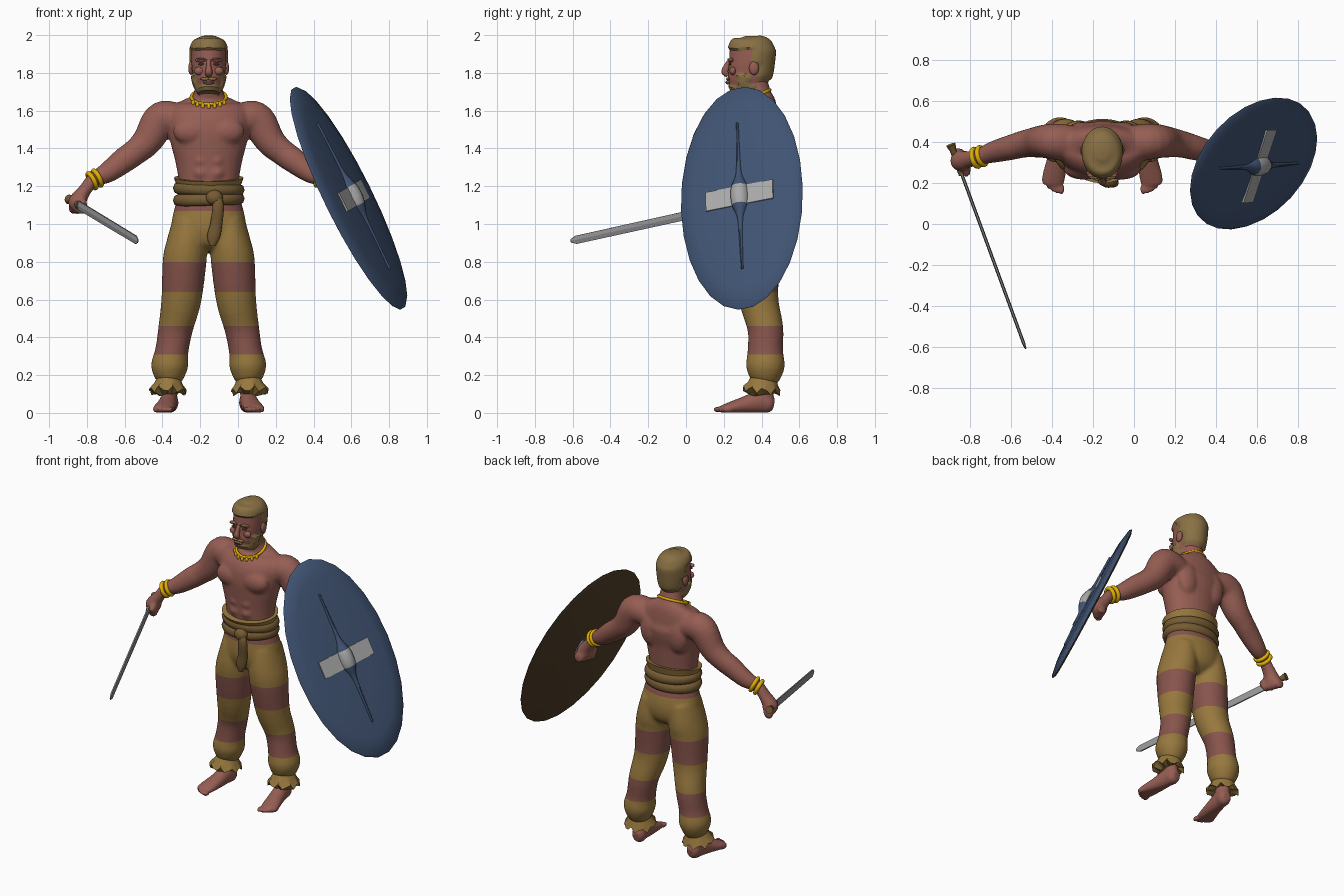
import bpy, bmesh, math
from mathutils import Vector, Matrix

if "Cube" in bpy.data.objects:
    bpy.data.objects.remove(bpy.data.objects["Cube"], do_unlink=True)

BODY = Vector((-0.155, 0, 0))      # parts of the figure are modelled around x = 0
X, Y, Z = Vector((1, 0, 0)), Vector((0, 1, 0)), Vector((0, 0, 1))


def paint(name, r, g, b, rough=0.8):
    m = bpy.data.materials.new(name)
    m.use_nodes = True
    col = [(c / 255) ** 2.2 for c in (r, g, b)] + [1]
    m.diffuse_color = col
    node = m.node_tree.nodes["Principled BSDF"]
    node.inputs["Base Color"].default_value = col
    node.inputs["Roughness"].default_value = rough
    return m


SKIN = paint("skin", 148, 94, 84)
OCHRE = paint("ochre cloth", 150, 119, 64)
MAROON = paint("stripe cloth", 134, 85, 77)
HAIR = paint("hair", 136, 112, 70)
LEATHER = paint("leather", 118, 92, 54)
GOLD = paint("gold", 224, 174, 8)
BLUE = paint("shield blue", 66, 84, 114)
WOOD = paint("shield wood", 84, 66, 45)
PLATE = paint("pale metal", 168, 168, 168)
STEEL = paint("steel", 150, 150, 152)


def loft(bm, keys, ref=Y, sides=20, steps=4):
    """Tube of elliptical rings through keys (x, y, z, radius a, radius b)."""
    keys = [Vector(k) for k in keys]
    rows = []
    for i in range(len(keys) - 1):
        p0, p1, p2 = keys[max(i - 1, 0)], keys[i], keys[i + 1]
        p3 = keys[min(i + 2, len(keys) - 1)]
        for s in range(steps):
            t = s / steps
            rows.append(0.5 * (2 * p1 + (p2 - p0) * t + (2 * p0 - 5 * p1 + 4 * p2 - p3) * t ** 2
                               + (3 * p1 - p0 - 3 * p2 + p3) * t ** 3))
    rows.append(keys[-1])
    rings = []
    for i, k in enumerate(rows):
        tan = (rows[min(i + 1, len(rows) - 1)] - rows[max(i - 1, 0)]).to_3d().normalized()
        a = ref.cross(tan).normalized()
        b = tan.cross(a)
        angles = [2 * math.pi * j / sides for j in range(sides)]
        rings.append([bm.verts.new(k.to_3d() + a * k[3] * math.cos(w) + b * k[4] * math.sin(w))
                      for w in angles])
    for r, q in zip(rings, rings[1:]):
        for j in range(sides):
            n = (j + 1) % sides
            bm.faces.new((r[j], r[n], q[n], q[j]))
    bm.faces.new(rings[0])
    bm.faces.new(rings[-1])
    return rings


def ball(bm, loc, size, rot=Matrix()):
    m = Matrix.Translation(loc) @ rot @ Matrix.Diagonal((*size, 1))
    bmesh.ops.create_uvsphere(bm, u_segments=16, v_segments=10, radius=1, matrix=m)


def finish(bm, name, mats, rule=None, origin=BODY, voxel=0, cuts=(), angle=40):
    bmesh.ops.recalc_face_normals(bm, faces=bm.faces)
    me = bpy.data.meshes.new(name)
    bm.to_mesh(me)
    ob = bpy.data.objects.new(name, me)
    bpy.context.collection.objects.link(ob)
    if voxel:                       # fuse the overlapping volumes into one skin
        r = ob.modifiers.new("fuse", 'REMESH')
        r.mode, r.voxel_size = 'VOXEL', voxel
        s = ob.modifiers.new("soften", 'SMOOTH')
        s.factor, s.iterations = 0.5, 4
        dg = bpy.context.evaluated_depsgraph_get()
        ob.data = bpy.data.meshes.new_from_object(ob.evaluated_get(dg))
        ob.modifiers.clear()
    me = ob.data
    me.name = name
    if cuts:                        # clean colour borders
        b2 = bmesh.new()
        b2.from_mesh(me)
        for h in cuts:
            bmesh.ops.bisect_plane(b2, geom=b2.verts[:] + b2.edges[:] + b2.faces[:],
                                   plane_co=(0, 0, h), plane_no=Z)
        b2.to_mesh(me)
        b2.free()
    bm.free()
    me.materials.clear()
    for m in mats:
        me.materials.append(m)
    for p in me.polygons:
        p.material_index = rule(p) if rule else 0
    ob.location = origin
    bpy.ops.object.select_all(action='DESELECT')
    ob.select_set(True)
    bpy.context.view_layer.objects.active = ob
    bpy.ops.object.shade_smooth_by_angle(angle=math.radians(angle))
    return ob


def ring(name, loc, axis, major, minor, mat, scale=(1, 1, 1)):
    bpy.ops.mesh.primitive_torus_add(major_radius=major, minor_radius=minor,
                                     major_segments=28, minor_segments=8, location=BODY + Vector(loc))
    ob = bpy.context.object
    ob.name, ob.scale = name, scale
    ob.rotation_euler = Z.rotation_difference(Vector(axis)).to_euler()
    ob.data.materials.append(mat)
    bpy.ops.object.shade_smooth_by_angle(angle=1)


# Bare upper body with arms and fists
bm = bmesh.new()
torso = [(1.1, .36, .165, .11), (1.22, .355, .16, .115), (1.32, .355, .175, .122), (1.4, .355, .195, .13),
         (1.48, .36, .215, .14), (1.55, .37, .225, .135), (1.61, .39, .22, .1), (1.645, .395, .16, .08),
         (1.68, .385, .085, .068), (1.76, .36, .07, .07)]
loft(bm, [(0, y, z, a, b) for z, y, a, b in torso], sides=28)
arm = [(.12, .4, 1.54, .07, .08), (.2, .4, 1.56, .09, .09), (.26, .405, 1.545, .094, .085),
       (.325, .4, 1.44, .08, .075), (.39, .39, 1.38, .07, .066), (.445, .375, 1.34, .068, .062),
       (.54, .35, 1.27, .055, .052), (.61, .325, 1.235, .038, .037), (.655, .316, 1.18, .035, .042),
       (.69, .31, 1.13, .045, .05)]
for s in (-1, 1):
    loft(bm, [(s * x, y, z, a, b) for x, y, z, a, b in arm])
    ball(bm, (s * .09, .268, 1.49), (.1, .052, .07))
    ball(bm, (s * .1, .45, 1.48), (.075, .05, .11))
    for i in range(3):
        ball(bm, (s * .04, .25, 1.27 + i * .065), (.038, .022, .032))
    ball(bm, (s * .695, .31, 1.115), (.05, .052, .05))
    for i in range(4):
        ball(bm, (s * (.71 - i * .012), .355 - i * .028, 1.085), (.036, .017, .035))
    ball(bm, (s * .665, .26, 1.11), (.022, .032, .028))
finish(bm, "upper_body", [SKIN], voxel=.011)

# Head: hair and beard are raised areas of the same surface
bm = bmesh.new()
head = [(1.69, .3, .045, .055), (1.74, .315, .074, .097), (1.8, .335, .086, .113), (1.87, .345, .092, .116),
        (1.93, .35, .09, .115), (1.965, .355, .072, .092), (1.985, .355, .03, .04)]
loft(bm, [(0, y, z, a, b) for z, y, a, b in head], sides=36, steps=6)


def hairy(c):
    hair = c.z > 1.92 or (c.y > .34 and c.z > 1.84) or (c.y > .375 and c.z > 1.76)
    beard = c.z < 1.74 or (.265 < c.y < .34 and c.z < 1.8)
    return hair or beard


bm.normal_update()
for v in [v for v in bm.verts if all(hairy(f.calc_center_median()) for f in v.link_faces)]:
    v.co += v.normal * .011
finish(bm, "head", [SKIN, HAIR], lambda p: int(hairy(p.center)))

# Facial features
bm = bmesh.new()
loft(bm, [(0, .232, 1.865, .012, .012), (0, .215, 1.83, .014, .018), (0, .206, 1.805, .02, .018),
          (0, .222, 1.785, .016, .012)], sides=12)
for s in (-1, 1):
    ball(bm, (s * .094, .36, 1.825), (.014, .026, .036))
    ball(bm, (s * .04, .238, 1.868), (.034, .014, .012))
    ball(bm, (s * .05, .248, 1.81), (.028, .018, .022))
ball(bm, (0, .222, 1.75), (.03, .012, .012))
finish(bm, "nose_ears_and_brow", [SKIN])
bm = bmesh.new()
for s in (-1, 1):
    ball(bm, (s * .04, .232, 1.846), (.016, .006, .006))
ball(bm, (0, .212, 1.751), (.022, .006, .003))
finish(bm, "eyes_and_mouth", [WOOD])
bm = bmesh.new()
for s in (-1, 1):
    ball(bm, (s * .04, .227, 1.872), (.026, .008, .005))
    ball(bm, (s * .02, .222, 1.768), (.026, .01, .008))
finish(bm, "eyebrows_and_moustache", [HAIR])

# Striped trousers
bm = bmesh.new()
pelvis = [(1.14, .36, .165, .115), (1.05, .37, .19, .135), (.97, .375, .198, .14), (.9, .375, .17, .12),
          (.86, .375, .06, .07)]
loft(bm, [(0, y, z, a, b) for z, y, a, b in pelvis], sides=28)
leg = [(1.02, .1, .375, .09, .12), (.9, .115, .373, .108, .135), (.8, .128, .37, .116, .128),
       (.6, .145, .385, .106, .105), (.45, .175, .42, .092, .095), (.33, .195, .42, .088, .094),
       (.25, .207, .42, .098, .103), (.19, .21, .415, .08, .085), (.16, .212, .41, .06, .065)]
for s in (-1, 1):
    loft(bm, [(s * x, y, z, a, b) for z, x, y, a, b in leg], sides=24)
bands = ((.31, .46), (.64, .8), (1.07, 1.3))
finish(bm, "trousers", [OCHRE, MAROON], lambda p: int(any(a < p.center.z < b for a, b in bands)),
       voxel=.012, cuts=[h for band in bands for h in band])

# Frayed cuffs and bare feet
foot = [(.2, .465, .045, .025, .03), (.203, .44, .05, .043, .052), (.21, .395, .06, .045, .06),
        (.222, .31, .042, .05, .045), (.238, .23, .026, .056, .03), (.243, .19, .02, .05, .02)]
for s, side in ((1, "left"), (-1, "right")):
    bm = bmesh.new()
    rings = loft(bm, [(s * .212, .41, .19, .06, .066), (s * .213, .408, .155, .075, .08),
                      (s * .217, .4, .115, .1, .1), (s * .215, .402, .105, .055, .06)], sides=24, steps=1)
    for i, v in enumerate(rings[2]):
        v.co.z += .018 * math.sin(i * 2.3)
    finish(bm, side + "_cuff", [OCHRE])
    bm = bmesh.new()
    loft(bm, [(s * x, y, z, a, b) for x, y, z, a, b in foot], ref=Z)
    loft(bm, [(s * .208, .41, .18, .045, .05), (s * .208, .415, .05, .04, .05)])
    for i in range(5):
        ball(bm, (s * (.2 + i * .021), .172 + i * i * .003, .018), (.014 - i * .001, .028, .016))
    for v in bm.verts:
        v.co.z = max(v.co.z, 0.002)
    finish(bm, side + "_foot", [SKIN], voxel=.007)
    # Twin bracelets
    for i in range(2):
        ring(side + "_bracelet", (s * (.59 + i * .028), .332 - i * .008, 1.243 - i * .014),
             (s * .85, -.25, -.45), .043, .013, GOLD)

# Sash, rolled belt, knot and hanging end
bm = bmesh.new()
loft(bm, [(0, .36, 1.17, .165, .12), (0, .355, 1.21, .172, .135), (0, .35, 1.245, .184, .152),
          (0, .353, 1.225, .16, .115)], sides=28, steps=2)
finish(bm, "sash_top", [OCHRE])
for i, h in enumerate((1.185, 1.13)):
    ring("belt_roll", (0, .357, h), (.03 * (1 - 2 * i), 0, 1), .16, .03, LEATHER, (1, .8, 1.1))
bm = bmesh.new()
ball(bm, (.03, .212, 1.14), (.045, .035, .04))
loft(bm, [(.035, .215, 1.16, .02, .02), (.05, .2, 1.1, .03, .022), (.04, .215, 1, .032, .022),
          (.025, .22, .93, .034, .02), (.02, .222, .885, .015, .012)], sides=14)
finish(bm, "belt_knot", [LEATHER])

# Necklace with beads
ring("necklace", (0, .36, 1.672), (0, -.45, 1), .092, .009, GOLD)
bm = bmesh.new()
for i in range(-3, 4):
    w = i * .32
    ball(bm, (.1 * math.sin(w), .36 - .095 * math.cos(w), 1.668 - .045 * math.cos(w)), (.01, .01, .016))
finish(bm, "necklace_beads", [GOLD])

# Sword in the right hand
tip, root = Vector((-.53, -.61, .91)), Vector((-.845, .25, 1.1))
along = (tip - root).normalized()
bm = bmesh.new()
loft(bm, [(*root, .008, .027), (*(tip - along * .03), .008, .025), (*tip, .004, .01)],
     ref=Z, sides=6, steps=1)
finish(bm, "sword_blade", [STEEL], origin=(0, 0, 0), angle=20)
bm = bmesh.new()
loft(bm, [(*(root + along * .01), .016, .024), (*(root - along * .02), .016, .02),
          (*(root - along * .12), .016, .018), (*(root - along * .15), .024, .026)],
     ref=Z, sides=12, steps=1)
finish(bm, "sword_grip", [LEATHER], origin=(0, 0, 0))

# Shield: modelled flat, then turned into place
long_axis = Vector((.444, .03, -.896)).normalized()
out = long_axis.cross(Vector((.307, .932, .184))).normalized()
short_axis = long_axis.cross(out)
frame = Matrix((short_axis, long_axis, out)).transposed().to_4x4()


def place(ob):
    ob.matrix_world = Matrix.Translation((.585, .295, 1.137)) @ frame


bm = bmesh.new()
loft(bm, [(0, 0, -.012, .32, .63), (0, 0, -.002, .345, .655), (0, 0, .008, .337, .645),
          (0, 0, .024, .27, .53), (0, 0, .032, .15, .3), (0, 0, .034, .04, .08)], sides=26, steps=1)
place(finish(bm, "shield_board", [BLUE, WOOD], lambda p: int(p.normal.z < -.8)))
bm = bmesh.new()
spine = [(.43, .006, .012), (.25, .011, .016), (.13, .018, .022), (.055, .045, .045), (0, .05, .052)]
spine += [(-y, a, b) for y, a, b in spine[-2::-1]]
loft(bm, [(0, y, .026, a, b) for y, a, b in spine], ref=Z, sides=12)
place(finish(bm, "shield_spine", [BLUE, PLATE], lambda p: int(abs(p.center.y) < .05)))
bm = bmesh.new()
bmesh.ops.create_cube(bm, size=1, matrix=Matrix.Translation((0, 0, .031)) @ Matrix.Diagonal((.38, .11, .016, 1)))
place(finish(bm, "shield_plate", [PLATE]))
